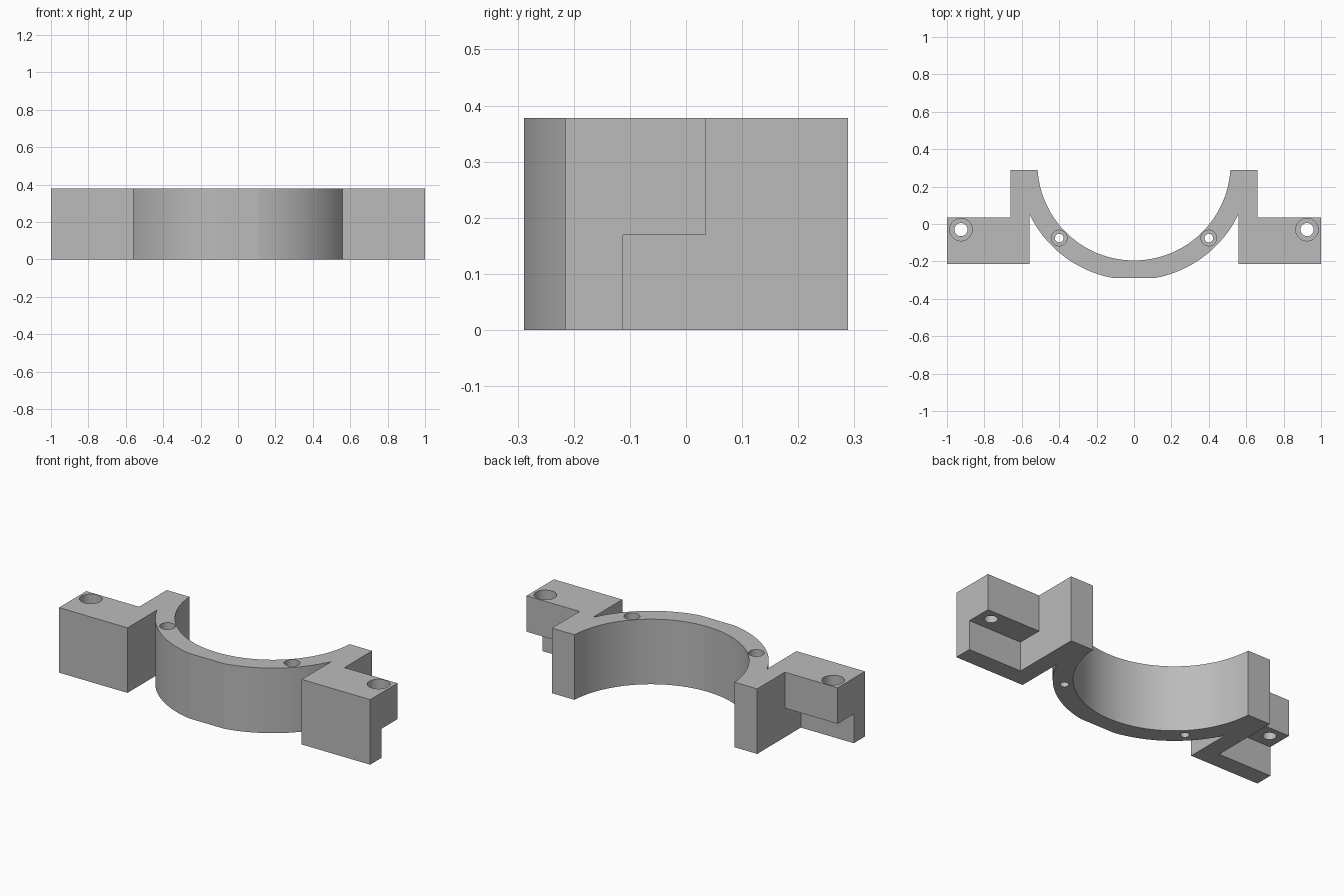
import bpy, bmesh
from math import asin, acos, pi, cos, sin, radians, sqrt

if "Cube" in bpy.data.objects:
    bpy.data.objects.remove(bpy.data.objects["Cube"])

HEIGHT = 0.378
BACK, FRONT = 0.289, -0.289
CENTRE_Y, R_IN, R_OUT = 0.321, 0.516, 0.62
ARM_IN, ARM_OUT = 0.56, 0.66
LUG_BACK, LUG_FRONT = 0.035, -0.215
STEP_Y, STEP_Z = -0.112, 0.169

grey = bpy.data.materials.new("plain grey")
grey.use_nodes = True
grey.diffuse_color = (0.5, 0.5, 0.5, 1)
grey.node_tree.nodes["Principled BSDF"].inputs["Base Color"].default_value = (0.5, 0.5, 0.5, 1)


def arc(radius, start, end, steps):
    """Points on a circle about the ring centre, end points included."""
    angles = [start + (end - start) * i / steps for i in range(steps + 1)]
    return [(radius * cos(a), CENTRE_Y + radius * sin(a)) for a in angles]


def prism(name, outline, z0, z1):
    """Extrude a flat outline straight up."""
    bm = bmesh.new()
    base = bm.faces.new([bm.verts.new((x, y, z0)) for x, y in outline])
    top = bmesh.ops.extrude_face_region(bm, geom=[base])["geom"]
    verts = [g for g in top if isinstance(g, bmesh.types.BMVert)]
    bmesh.ops.translate(bm, verts=verts, vec=(0, 0, z1 - z0))
    bmesh.ops.recalc_face_normals(bm, faces=bm.faces)
    mesh = bpy.data.meshes.new(name)
    bm.to_mesh(mesh)
    bm.free()
    mesh.materials.append(grey)
    obj = bpy.data.objects.new(name, mesh)
    bpy.context.collection.objects.link(obj)
    return obj


def cut(target, cutter):
    """Subtract a cutter, apply it and discard it."""
    cutter.hide_render = True
    mod = target.modifiers.new("cut", 'BOOLEAN')
    mod.operation, mod.solver, mod.object = 'DIFFERENCE', 'EXACT', cutter
    bpy.context.view_layer.objects.active = target
    bpy.ops.object.modifier_apply(modifier=mod.name)
    bpy.data.objects.remove(cutter)


def drill(target, x, y, radius, z0, z1):
    circle = [(x + radius * cos(2 * pi * i / 64), y + radius * sin(2 * pi * i / 64))
              for i in range(64)]
    cut(target, prism("drill", circle, z0, z1))


# Half ring with a flattened front, two arms and two side lugs in one outline
inner_end = asin((BACK - CENTRE_Y) / R_IN)
outer_end = -acos(ARM_IN / R_OUT)
flat_end = asin((FRONT - CENTRE_Y) / R_OUT)
right_outer = arc(R_OUT, flat_end, outer_end, 20)
side = right_outer + [
    (ARM_IN, LUG_FRONT), (1, LUG_FRONT), (1, LUG_BACK),
    (ARM_OUT, LUG_BACK), (ARM_OUT, BACK)]
inner = arc(R_IN, inner_end, -pi - inner_end, 64)
outline = side + inner + [(-x, y) for x, y in reversed(side)]
clamp = prism("half_ring_clamp", outline, 0, HEIGHT)

for s in (-1, 1):
    # Notch under the back of each lug
    notch = [(s * ARM_OUT, STEP_Y), (s * 1.1, STEP_Y), (s * 1.1, 0.1), (s * ARM_OUT, 0.1)]
    cut(clamp, prism("notch", notch, -0.1, STEP_Z))
    # Counterbored screw holes in the lugs and the ring
    for x, y, shaft, bore, floor in ((0.925, -0.03, 0.035, 0.06, 0.26),
                                     (0.4, -0.075, 0.023, 0.042, 0.2)):
        drill(clamp, s * x, y, shaft, -0.1, 0.5)
        drill(clamp, s * x, y, bore, floor, 0.5)

# Smooth curved walls, crisp corners
bpy.ops.object.select_all(action='DESELECT')
clamp.select_set(True)
bpy.context.view_layer.objects.active = clamp
bpy.ops.object.shade_smooth_by_angle(angle=radians(8))
